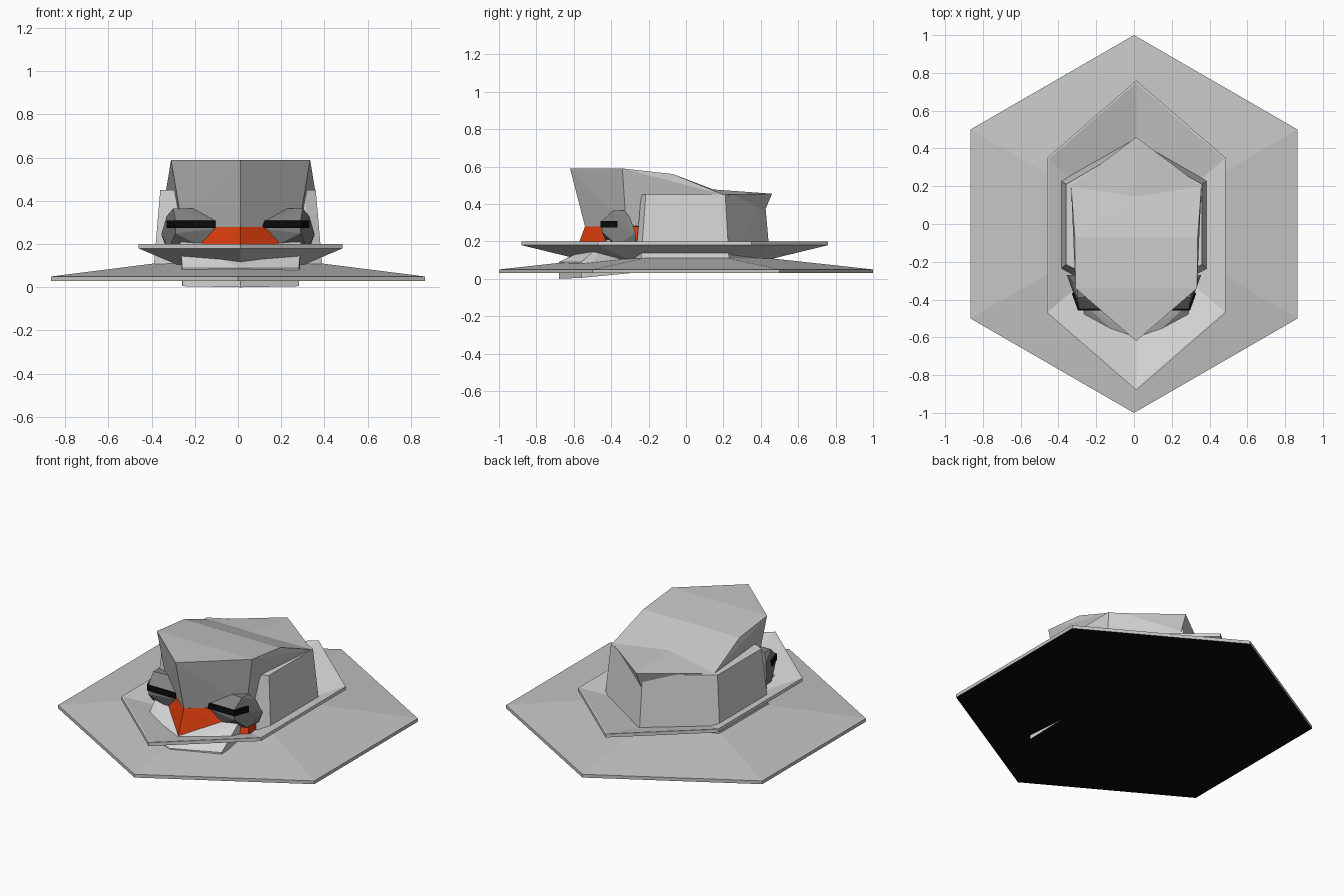
import bpy, bmesh, math

if "Cube" in bpy.data.objects:
    bpy.data.objects.remove(bpy.data.objects["Cube"])


def material(name, rgb):
    m = bpy.data.materials.new(name)
    m.diffuse_color = (*rgb, 1)
    m.use_nodes = True
    m.node_tree.nodes["Principled BSDF"].inputs["Base Color"].default_value = m.diffuse_color
    return m


LIGHT = material("light_grey", (0.66, 0.66, 0.66))
GREY = material("mid_grey", (0.56, 0.56, 0.56))
DARK = material("dark_grey", (0.22, 0.22, 0.22))
RED = material("orange_red", (0.72, 0.045, 0.004))
BLACK = material("black", (0.003, 0.003, 0.003))
CX = 0.012  # upper parts sit slightly off centre


def finish(name, bm, mats):
    bmesh.ops.recalc_face_normals(bm, faces=bm.faces)
    bm.normal_update()
    if len(mats) > 1:  # second material goes on the underside
        for f in bm.faces:
            f.material_index = 1 if f.normal.z < -0.9 else 0
    me = bpy.data.meshes.new(name)
    bm.to_mesh(me)
    bm.free()
    for m in mats:
        me.materials.append(m)
    ob = bpy.data.objects.new(name, me)
    bpy.context.collection.objects.link(ob)
    return ob


def hull(name, pts, *mats, mirror=True, side=1, cx=CX):
    """Convex solid around points, mirrored in x by default."""
    bm = bmesh.new()
    for x, y, z in pts:
        bm.verts.new((cx + side * x, y, z))
        if mirror and x:
            bm.verts.new((cx - x, y, z))
    res = bmesh.ops.convex_hull(bm, input=bm.verts[:])
    loose = {v for v in res["geom_interior"] if isinstance(v, bmesh.types.BMVert)}
    bmesh.ops.delete(bm, geom=list(loose), context="VERTS")
    bmesh.ops.dissolve_limit(bm, angle_limit=0.01, verts=bm.verts, edges=bm.edges)
    return finish(name, bm, mats)


def loft(name, rings, *mats):
    """Solid through equal-sized rings, capped at both ends."""
    bm = bmesh.new()
    loops = [[bm.verts.new(p) for p in r] for r in rings]
    n = len(loops[0])
    for a, b in zip(loops, loops[1:]):
        for i in range(n):
            j = (i + 1) % n
            bm.faces.new((a[i], a[j], b[j], b[i]))
    bm.faces.new(loops[0])
    bm.faces.new(loops[-1])
    return finish(name, bm, mats)


# hexagonal base plate rising to the middle
def base_ring(r, z):
    return [(r * math.sin(i * math.pi / 3), r * math.cos(i * math.pi / 3), z) for i in range(6)]


loft("base_plate", [base_ring(1, 0.03), base_ring(1, 0.05), base_ring(0.45, 0.11)], GREY, BLACK)

# shallow bowl shaped collar
OUT = [(0, 0.82), (0.472, 0.41), (0.472, -0.41), (0, -0.82), (-0.472, -0.41), (-0.472, 0.41)]


def bowl_ring(s, z):
    return [(CX + x * s, -0.06 + y * s, z) for x, y in OUT]


loft("collar_bowl", [bowl_ring(0.6, 0.10), bowl_ring(1, 0.18), bowl_ring(1, 0.20),
                     bowl_ring(0.985, 0.20), bowl_ring(0.6, 0.118)], LIGHT)

# rear body block
hull("body", [(0.39, -0.24, 0.10), (0.39, 0.23, 0.10), (0.33, -0.27, 0.10), (0, 0.45, 0.10),
              (0.36, -0.215, 0.45), (0.36, 0.21, 0.45), (0.31, -0.24, 0.45), (0, 0.42, 0.44)],
     LIGHT, cx=0)

# head: overhanging front and flat tail
hull("head", [(0, -0.62, 0.59), (0, -0.54, 0.28), (0.322, -0.34, 0.59), (0.27, -0.32, 0.28),
              (0.325, -0.07, 0.56), (0.27, 0.1, 0.28), (0, 0.14, 0.48), (0.345, 0.20, 0.45),
              (0.30, 0.18, 0.30)], GREY)
hull("head_tail", [(0, 0.14, 0.478), (0.345, 0.20, 0.45), (0, 0.46, 0.455), (0, 0.42, 0.36),
                   (0.30, 0.18, 0.36)], GREY)

# coloured mouth band under the head
hull("mouth", [(0, -0.54, 0.28), (0.28, -0.32, 0.28), (0, -0.595, 0.13), (0.31, -0.36, 0.13),
               (0.29, -0.2, 0.13), (0.28, -0.2, 0.28)], RED)

# lower jaw
hull("jaw", [(0, -0.68, 0.0), (0, -0.68, 0.09), (0.27, -0.56, 0.005), (0.27, -0.56, 0.09),
             (0.25, -0.30, 0.03), (0, -0.60, 0.13), (0.28, -0.42, 0.21), (0.25, -0.30, 0.21)],
     LIGHT, BLACK)

# eye housings with dark slots
for side, label in ((-1, "left"), (1, "right")):
    hull(label + "_eye_housing",
         [(0.16, -0.38, 0.365), (0.30, -0.39, 0.365), (0.30, -0.33, 0.365), (0.11, -0.45, 0.31),
          (0.29, -0.45, 0.31), (0.33, -0.30, 0.33), (0.11, -0.45, 0.27), (0.29, -0.45, 0.25),
          (0.355, -0.27, 0.245), (0.15, -0.42, 0.18), (0.32, -0.37, 0.18), (0.33, -0.27, 0.18),
          (0.16, -0.28, 0.18)], DARK, mirror=False, side=side, cx=0)
    slot = [(0.105, -0.457), (0.297, -0.457), (0.33, -0.365), (0.11, -0.365)]
    hull(label + "_eye_slot", [(x, y, z) for x, y in slot for z in (0.275, 0.31)],
         BLACK, mirror=False, side=side, cx=0)
